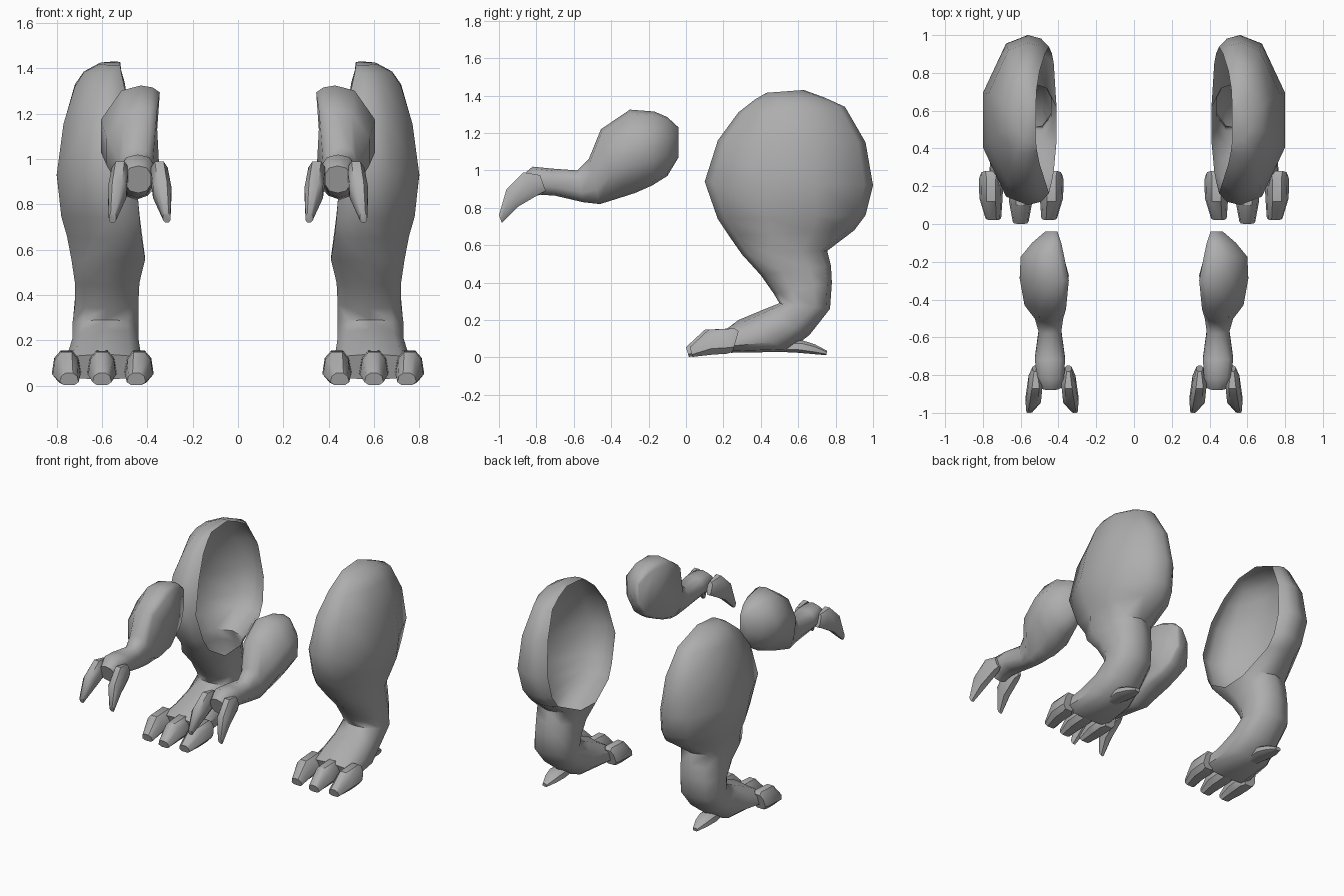
import bpy, bmesh, math

if "Cube" in bpy.data.objects:
    bpy.data.objects.remove(bpy.data.objects["Cube"])

skin = bpy.data.materials.new("grey_skin")
skin.diffuse_color = (0.42, 0.42, 0.42, 1)
skin.use_nodes = True
skin.node_tree.nodes["Principled BSDF"].inputs["Base Color"].default_value = skin.diffuse_color


def round_profile(n, power):
    """Rounded ring as (u across x, t from first to second guide point)."""
    pts = []
    for k in range(n):
        a = math.pi + math.pi / n + 2 * math.pi * k / n
        c, s = math.cos(a), math.sin(a)
        pts.append((0.5 + 0.5 * math.copysign(abs(c) ** power, c),
                    0.5 + 0.5 * math.copysign(abs(s) ** power, s)))
    us, ts = [p[0] for p in pts], [p[1] for p in pts]
    return [((u - min(us)) / (max(us) - min(us)), (t - min(ts)) / (max(ts) - min(ts)))
            for u, t in pts]


OPEN = [(0, .07), (.12, .02), (.32, 0), (.65, .05), (1, .34),
        (1, .66), (.65, .95), (.32, 1), (.12, .98), (0, .93)]
ROUND = round_profile(10, 0.8)
CLAW = round_profile(8, 0.75)


def loft(name, sections, profile, open_rows=0, caps=(True, True), angle=50, taper=0, shift=0):
    """Each section: y, z of one edge, y, z of the opposite edge, x inner, x outer.
    The first open_rows sections are left open on the inner side."""
    bm = bmesh.new()
    rings = []
    for i, (ya, za, yb, zb, x0, x1) in enumerate(sections):
        ring = []
        for u, t in (OPEN if i < open_rows else profile):
            mid = u + (0.5 - u) * taper * (1 - t)          # narrower along the top
            ring.append(bm.verts.new((x0 + (x1 - x0) * mid + shift,
                                      ya + (yb - ya) * t, za + (zb - za) * t)))
        rings.append(ring)
    n = len(profile)
    for i in range(len(rings) - 1):
        a, b = rings[i], rings[i + 1]
        for k in range(n - 1 if i < open_rows else n):
            j = (k + 1) % n
            bm.faces.new((a[k], a[j], b[j], b[k]))
    if caps[0]:
        bm.faces.new(rings[0])
    if caps[1]:
        bm.faces.new(rings[-1])
    bmesh.ops.recalc_face_normals(bm, faces=bm.faces)
    me = bpy.data.meshes.new(name)
    bm.to_mesh(me)
    bm.free()
    me.polygons.foreach_set("use_smooth", [True] * len(me.polygons))
    me.set_sharp_from_angle(angle=math.radians(angle))
    me.materials.append(skin)
    ob = bpy.data.objects.new(name, me)
    bpy.context.collection.objects.link(ob)
    ob.modifiers.new("both_sides", "MIRROR")
    return ob


# Leg: hollow thigh open toward the body, running into shin and foot
loft("leg", [
    (.43, 1.415, .63, 1.43, .52, .61),
    (.37, 1.38, .74, 1.39, .515, .68),
    (.28, 1.31, .85, 1.34, .50, .72),
    (.17, 1.16, .96, 1.15, .47, .77),
    (.10, .94, 1.0, .92, .45, .80),
    (.17, .74, .96, .76, .435, .78),
    (.23, .65, .90, .68, .425, .755),
    (.30, .55, .755, .57, .41, .735),
    (.40, .44, .775, .49, .435, .72),
    (.47, .34, .78, .40, .44, .72),
    (.50, .29, .77, .26, .44, .73),
    (.40, .25, .66, .12, .44, .73),
    (.28, .20, .54, .03, .43, .75),
    (.20, .14, .24, .025, .42, .77),
], ROUND, open_rows=7, caps=(True, True))

# Toes: the outer two set slightly back and splayed
for name, cx, back, splay in (("inner_toe", .437, .02, -.012), ("middle_toe", .60, 0, 0),
                              ("outer_toe", .757, .02, .012)):
    loft(name, [
        (.275 + back * .3, .14, .25, .03, cx - .05 + splay, cx + .05 + splay),
        (.24 + back, .155, .22, .02, cx - .07, cx + .07),
        (.10 + back, .148, .12 + back, .015, cx - .066, cx + .066),
        (.0 + back, .055, .015 + back, .003, cx - .045 - splay, cx + .045 - splay),
    ], CLAW, taper=.3, angle=40)

# Rear claw
loft("rear_claw", [
    (.50, .09, .50, .03, .55, .65),
    (.62, .092, .60, .025, .535, .665),
    (.69, .07, .68, .018, .55, .65),
    (.755, .035, .75, .012, .58, .62),
], CLAW, taper=.2, angle=40)

# Arm: bulky shoulder, narrow forearm, blunt hand
loft("arm", [
    (-.04, 1.23, -.04, 1.07, .405, .47),
    (-.10, 1.285, -.10, .97, .385, .54),
    (-.17, 1.315, -.18, .92, .37, .60),
    (-.30, 1.325, -.27, .88, .345, .605),
    (-.455, 1.22, -.38, .845, .36, .58),
    (-.52, 1.06, -.46, .82, .375, .525),
    (-.58, 1.0, -.55, .83, .385, .505),
    (-.72, 1.01, -.70, .865, .365, .525),
    (-.82, 1.02, -.78, .87, .37, .515),
    (-.88, .97, -.84, .85, .385, .495),
], ROUND, open_rows=5)
# Close the flat inner face of the shoulder
arm = bpy.data.objects["arm"].data
bm = bmesh.new()
bm.from_mesh(arm)
edges = [e for e in bm.edges if e.is_boundary]
bmesh.ops.holes_fill(bm, edges=edges, sides=0)
bmesh.ops.triangulate(bm, faces=[f for f in bm.faces if len(f.verts) > 10])
bmesh.ops.recalc_face_normals(bm, faces=bm.faces)
bm.to_mesh(arm)
bm.free()
arm.polygons.foreach_set("use_smooth", [True] * len(arm.polygons))

# Hand claws: a pair hooked downward either side of the hand
for name, side in (("inner_claw", 1), ("outer_claw", -1)):
    def across(a, b):
        return (a, b) if side > 0 else (.868 - b, .868 - a)
    loft(name, [
        (-.78, .975, -.75, .89, *across(.33, .365)),
        (-.87, .99, -.78, .875, *across(.31, .385)),
        (-.96, .90, -.90, .805, *across(.294, .375)),
        (-1.0, .76, -.985, .72, *across(.298, .33)),
    ], CLAW, angle=45)
